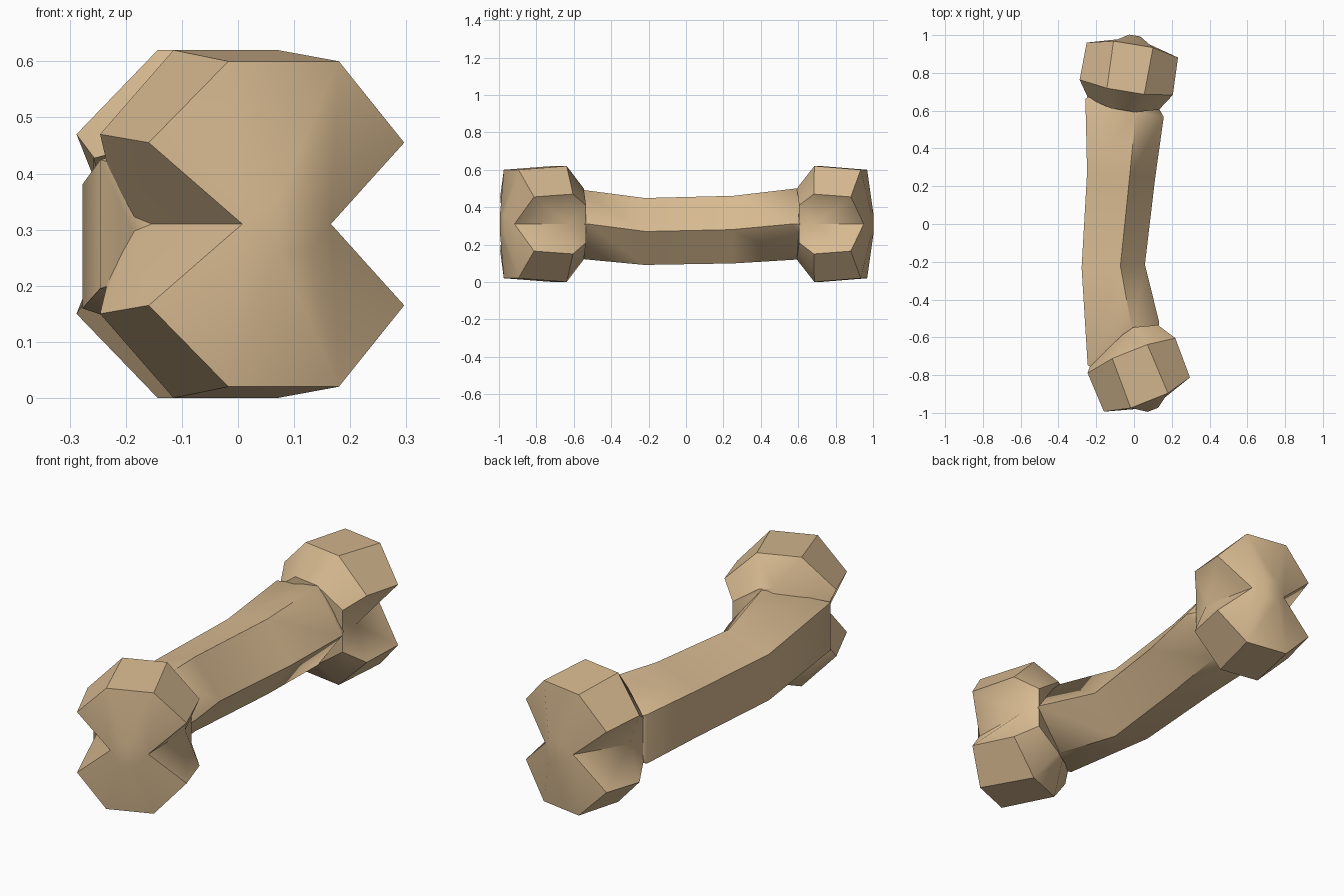
import bpy, bmesh, math
from mathutils import Vector

if "Cube" in bpy.data.objects:
    bpy.data.objects.remove(bpy.data.objects["Cube"])

MID = 0.31  # height of the bone's axis

mat = bpy.data.materials.new("bone tan")
mat.diffuse_color = (0.69, 0.495, 0.285, 1)
mat.use_nodes = True
mat.node_tree.nodes["Principled BSDF"].inputs["Base Color"].default_value = mat.diffuse_color


def finish(bm, name, angle):
    bmesh.ops.remove_doubles(bm, verts=bm.verts, dist=0.0005)
    bmesh.ops.recalc_face_normals(bm, faces=bm.faces)
    me = bpy.data.meshes.new(name)
    bm.to_mesh(me)
    bm.free()
    me.materials.append(mat)
    ob = bpy.data.objects.new(name, me)
    bpy.context.collection.objects.link(ob)
    bpy.ops.object.select_all(action='DESELECT')
    bpy.context.view_layer.objects.active = ob
    ob.select_set(True)
    bpy.ops.object.shade_smooth_by_angle(angle=math.radians(angle))
    return ob


# One quarter of a double knob: u = sideways, v = outward, w = up from axis
Q = {
    "top_out": (0.106, 0.125, 0.29), "top_in": (0.10, -0.127, 0.31),
    "side_out": (0.245, 0.094, 0.145), "side_in": (0.25, -0.106, 0.16),
    "notch_out": (0.085, 0.138, 0.0), "notch_in": (0.185, -0.11, 0.0),
    "dome": (0.03, 0.172, 0.05),
    "neck_top": (0.065, -0.228, 0.19), "neck_side": (0.19, -0.195, 0.10),
}
# Faces inside the quarter
QUARTER = [
    ("top_out", "top_in", "side_in", "side_out"),
    ("side_out", "side_in", "notch_in", "notch_out"),
    ("top_out", "side_out", "notch_out", "dome"),
    ("top_in", "neck_top", "neck_side", "side_in"),
    ("side_in", "neck_side", "notch_in"),
]
# Edges whose faces bridge left to right
BRIDGE = [("top_out", "top_in"), ("top_in", "neck_top"), ("top_out", "dome")]


def knob_end(name, centre, angle, out, v_scale, left):
    """Two-knobbed bone end; out = +1 rear, -1 front; left overrides left-hand points."""
    bm = bmesh.new()
    c, s = math.cos(angle), math.sin(angle)

    def P(key, su, sw):
        u, v, w = left.get(key, Q[key]) if su < 0 else Q[key]
        u, v = u * su, v * v_scale * out
        return Vector((centre[0] + u * c - v * s, centre[1] + u * s + v * c, MID + w * sw))

    def face(pts):
        bm.faces.new([bm.verts.new(p) for p in pts])

    for sw in (1, -1):
        for su in (1, -1):
            for f in QUARTER:
                face([P(k, su, sw) for k in f])
        for a, b in BRIDGE:
            face([P(a, 1, sw), P(b, 1, sw), P(b, -1, sw), P(a, -1, sw)])
    for su in (1, -1):
        face([P("dome", su, 1), P("notch_out", su, 1), P("dome", su, -1)])
        face([P("neck_side", su, 1), P("notch_in", su, 1), P("neck_side", su, -1)])
    face([P("dome", 1, 1), P("dome", -1, 1), P("dome", -1, -1), P("dome", 1, -1)])
    face([P("neck_top", 1, 1), P("neck_side", 1, 1), P("neck_side", 1, -1), P("neck_top", 1, -1),
          P("neck_top", -1, -1), P("neck_side", -1, -1), P("neck_side", -1, 1), P("neck_top", -1, 1)])
    finish(bm, name, 38)


knob_end("rear_knobs", (-0.024, 0.828), math.radians(-9.3), 1, 1.0, {})
knob_end("front_knobs", (0.03, -0.806), math.radians(21.7), -1, 1.11,
         {"neck_side": (0.222, -0.135, 0.10), "neck_top": (0.0, -0.215, 0.19)})

# Bent five-sided shaft: x, y, z, radius, turn about z, stretch right, stretch left, left y shift
SECTIONS = [
    (-0.03, 0.76, 0.31, 0.08, -9, 1, 1.0, 0), (-0.05, 0.68, 0.31, 0.16, -9, 1, 1.15, 0),
    (-0.056, 0.60, 0.31, 0.20, -9, 1.08, 1.26, 0.03),
    (-0.083, 0.26, 0.28, 0.19, -5, 1.03, 1.08, 0), (-0.13, -0.225, 0.27, 0.188, 3, 1, 0.97, 0),
    (-0.07, -0.60, 0.31, 0.195, 21, 1.12, 1.19, -0.08), (-0.03, -0.69, 0.31, 0.15, 21, 1, 1.1, -0.06),
    (0.0, -0.77, 0.31, 0.08, 21, 1, 1.0, 0),
]
bm = bmesh.new()
rings = []
for x, y, z, r, turn, right, left, shift in SECTIONS:
    t = math.radians(turn)
    ring = []
    for i in range(5):
        a = i * math.tau / 5
        u = r * math.cos(a) * (left if i in (2, 3) else right)
        dy = shift if i in (2, 3) else 0
        ring.append(bm.verts.new((x + u * math.cos(t), y + dy + u * math.sin(t), z + r * math.sin(a))))
    rings.append(ring)
for A, B in zip(rings, rings[1:]):
    for i in range(5):
        j = (i + 1) % 5
        bm.faces.new((A[i], A[j], B[j], B[i]))
bm.faces.new(rings[0])
bm.faces.new(rings[-1])
finish(bm, "shaft", 60)
